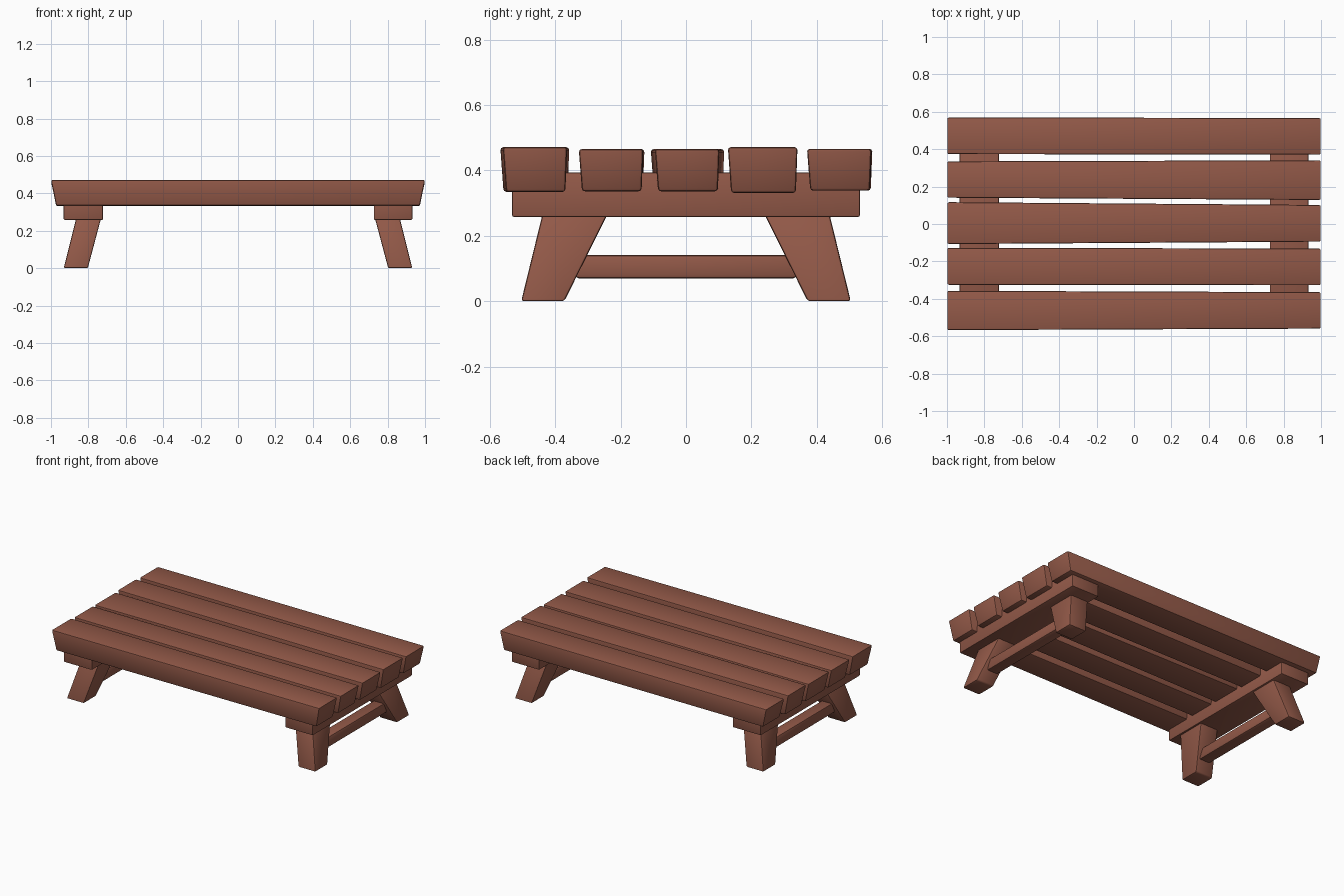
import bpy, bmesh

if "Cube" in bpy.data.objects:
    bpy.data.objects.remove(bpy.data.objects["Cube"])

wood = bpy.data.materials.new("brown_wood")
wood.diffuse_color = (0.29, 0.10, 0.065, 1)
wood.use_nodes = True
wood.node_tree.nodes["Principled BSDF"].inputs["Base Color"].default_value = wood.diffuse_color


def block(name, end_a, end_b, bevel=0.01, mirror=()):
    """Solid spanning two four-cornered ends, with softened edges."""
    bm = bmesh.new()
    a = [bm.verts.new(p) for p in end_a]
    b = [bm.verts.new(p) for p in end_b]
    bm.faces.new(a)
    bm.faces.new(b[::-1])
    for i in range(4):
        j = (i + 1) % 4
        bm.faces.new((a[i], b[i], b[j], a[j]))
    bmesh.ops.recalc_face_normals(bm, faces=bm.faces[:])
    bmesh.ops.bevel(bm, geom=bm.edges[:], offset=bevel, segments=2,
                    profile=0.5, affect='EDGES')
    mesh = bpy.data.meshes.new(name)
    bm.to_mesh(mesh)
    bm.free()
    mesh.materials.append(wood)
    obj = bpy.data.objects.new(name, mesh)
    bpy.context.collection.objects.link(obj)
    if mirror:
        mod = obj.modifiers.new("mirror", 'MIRROR')
        mod.use_axis = ('X' in mirror, 'Y' in mirror, False)
        mod.use_mirror_merge = False
    bpy.ops.object.select_all(action='DESELECT')
    obj.select_set(True)
    bpy.context.view_layer.objects.active = obj
    bpy.ops.object.shade_smooth_by_angle(angle=0.6)
    return obj


# Top planks: (left y range), (right y range), bottom z, top z; ends undercut
planks = [
    ((-0.568, -0.357), (-0.560, -0.364), 0.334, 0.471),
    ((-0.326, -0.127), (-0.328, -0.131), 0.336, 0.465),
    ((-0.108, 0.117), (-0.095, 0.102), 0.336, 0.465),
    ((0.140, 0.335), (0.128, 0.341), 0.331, 0.471),
    ((0.373, 0.570), (0.370, 0.567), 0.338, 0.466),
]
for n, (left, right, z0, z1) in enumerate(planks, 1):
    def end(side, ys):
        y0, y1 = ys
        return [(side * 0.972, y0 + 0.010, z0), (side * 0.972, y1 - 0.005, z0),
                (side * 1.0, y1, z1), (side * 1.0, y0, z1)]
    block(f"top_plank_{n}", end(-1, left), end(1, right), 0.009)

# Cross beams under the planks
for name, x0, x1 in (("left_cross_beam", -0.932, -0.722),
                     ("right_cross_beam", 0.727, 0.932)):
    block(name, *[[(x0, y, 0.258), (x1, y, 0.258), (x1, y, 0.393), (x0, y, 0.393)]
                  for y in (-0.532, 0.532)], bevel=0.005)

# Splayed legs, mirrored to all four corners
block("legs",
      [(0.803, -0.372, 0), (0.932, -0.372, 0), (0.932, -0.504, 0), (0.803, -0.504, 0)],
      [(0.726, -0.228, 0.29), (0.859, -0.228, 0.29),
       (0.859, -0.433, 0.29), (0.726, -0.433, 0.29)],
      bevel=0.008, mirror="XY")

# Low stretchers joining each pair of legs
block("stretchers",
      *[[(0.80, y, 0.070), (0.88, y, 0.070), (0.88, y, 0.141), (0.80, y, 0.141)]
        for y in (-0.338, 0.338)], bevel=0.010, mirror="X")
